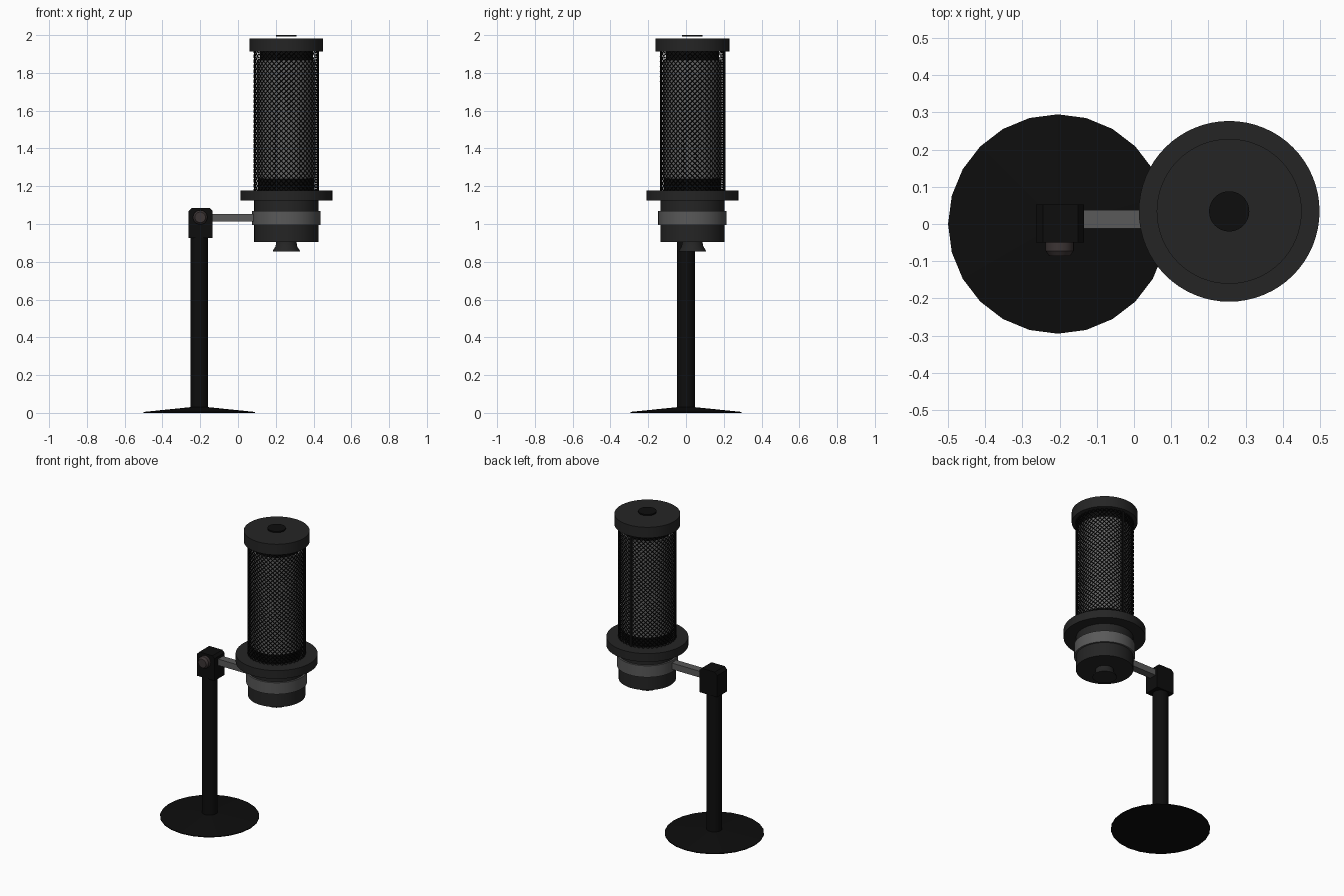
import bpy, bmesh, math

if "Cube" in bpy.data.objects:
    bpy.data.objects.remove(bpy.data.objects["Cube"])

MIC = (0.256, 0.034)
BASE = (-0.205, 0.0)


def material(name, r, g=None, b=None):
    m = bpy.data.materials.new(name)
    m.diffuse_color = (r, g or r, b or r, 1)
    m.use_nodes = True
    m.node_tree.nodes["Principled BSDF"].inputs["Base Color"].default_value = m.diffuse_color
    return m


BLACK = material("black", 0.004)
DARK = material("dark_grey", 0.018)
STEEL = material("steel", 0.10)
KNOB = material("knob_grey", 0.045, 0.035, 0.035)
FOAM = material("foam_grey", 0.14)


def finish(bm, name, mat, smooth=True):
    bmesh.ops.recalc_face_normals(bm, faces=bm.faces)
    me = bpy.data.meshes.new(name)
    bm.to_mesh(me)
    bm.free()
    ob = bpy.data.objects.new(name, me)
    bpy.context.collection.objects.link(ob)
    me.materials.append(mat)
    if smooth:
        bpy.ops.object.select_all(action='DESELECT')
        ob.select_set(True)
        bpy.context.view_layer.objects.active = ob
        bpy.ops.object.shade_smooth_by_angle(angle=math.radians(35))
    return ob


def lathe(name, profile, centre, mat, sides=64, smooth=True):
    """Closed solid of revolution from (radius, z) points, bottom to top."""
    bm = bmesh.new()
    rings = []
    for r, z in profile:
        rings.append([bm.verts.new((centre[0] + r * math.cos(2 * math.pi * i / sides),
                                    centre[1] + r * math.sin(2 * math.pi * i / sides), z))
                      for i in range(sides)])
    for a, b in zip(rings, rings[1:]):
        for i in range(sides):
            j = (i + 1) % sides
            bm.faces.new((a[i], a[j], b[j], b[i]))
    bm.faces.new(rings[0][::-1])
    bm.faces.new(rings[-1])
    return finish(bm, name, mat, smooth)


def extrude_y(name, outline, y0, y1, mat):
    """Prism from an (x, z) outline."""
    bm = bmesh.new()
    f = bm.faces.new([bm.verts.new((x, y0, z)) for x, z in outline])
    ext = bmesh.ops.extrude_face_region(bm, geom=[f])
    bmesh.ops.translate(bm, vec=(0, y1 - y0, 0),
                        verts=[v for v in ext["geom"] if isinstance(v, bmesh.types.BMVert)])
    return finish(bm, name, mat, False)


def rect(x0, x1, z0, z1):
    return [(x0, z0), (x1, z0), (x1, z1), (x0, z1)]


# Stand: shallow cone foot and pole
lathe("base_plate", [(0.295, 0), (0.295, 0.005), (0.05, 0.03)], BASE, BLACK, 24, False)
lathe("pole", [(0.047, 0.02), (0.047, 0.93)], BASE, BLACK, 24)

# Joint block with chamfered top, clamp knob and arm
extrude_y("joint_block", [(-0.263, 0.925), (-0.135, 0.925), (-0.135, 1.07), (-0.15, 1.085),
                          (-0.245, 1.085), (-0.263, 1.067)], -0.05, 0.053, BLACK)
knob = lathe("clamp_knob", [(0.038, 0.045), (0.038, 0.072), (0.028, 0.086)], (0, 0), KNOB, 24)
knob.rotation_euler.x = math.radians(90)
knob.location = (-0.2, 0, 1.035)
extrude_y("arm", rect(-0.15, 0.10, 1.012, 1.053), -0.012, 0.038, STEEL)

# Microphone body
lathe("mic_jack", [(0.072, 0.855), (0.07, 0.862), (0.058, 0.88), (0.053, 0.906)], MIC, DARK, 32)
lathe("mic_body", [(0.17, 0.905), (0.17, 1.13)], MIC, DARK)
lathe("mount_ring", [(0.181, 0.994), (0.181, 1.069)], MIC, STEEL)
lathe("flange", [(0.243, 1.124), (0.243, 1.178)], MIC, DARK)
lathe("top_cap", [(0.195, 1.912), (0.195, 1.982)], MIC, DARK)
lathe("top_disc", [(0.054, 1.992), (0.054, 2.0)], MIC, BLACK)

# Core seen through the grille
lathe("foam_core", [(0.155, 1.24), (0.155, 1.868)], MIC, FOAM)
lathe("core_lower_band", [(0.15, 1.17), (0.15, 1.24)], MIC, BLACK)
lathe("core_upper_band", [(0.14, 1.868), (0.14, 1.92)], MIC, BLACK)

# Diamond wire grille: staggered rings joined into diamonds, then wireframed
N, ROWS, R, Z0, Z1 = 40, 56, 0.17, 1.175, 1.915
bm = bmesh.new()
grid = []
for k in range(ROWS + 1):
    off = 0.5 * (k % 2)
    z = Z0 + (Z1 - Z0) * k / ROWS
    grid.append([bm.verts.new((MIC[0] + R * math.cos(2 * math.pi * (i + off) / N),
                               MIC[1] + R * math.sin(2 * math.pi * (i + off) / N), z))
                 for i in range(N)])
for k in range(ROWS - 1):
    for i in range(N):
        a = i if k % 2 == 0 else (i + 1) % N
        left = (a - 1) % N
        bm.faces.new((grid[k][i], grid[k + 1][a], grid[k + 2][i], grid[k + 1][left]))
grille = finish(bm, "wire_grille", BLACK, False)
mod = grille.modifiers.new("wires", 'WIREFRAME')
mod.thickness = 0.006
mod.offset = 0
mod.use_even_offset = False

# Vertical seam at the back of the grille
extrude_y("grille_seam", rect(MIC[0] - 0.009, MIC[0] + 0.009, Z0, Z1),
          MIC[1] + 0.165, MIC[1] + 0.174, BLACK)
